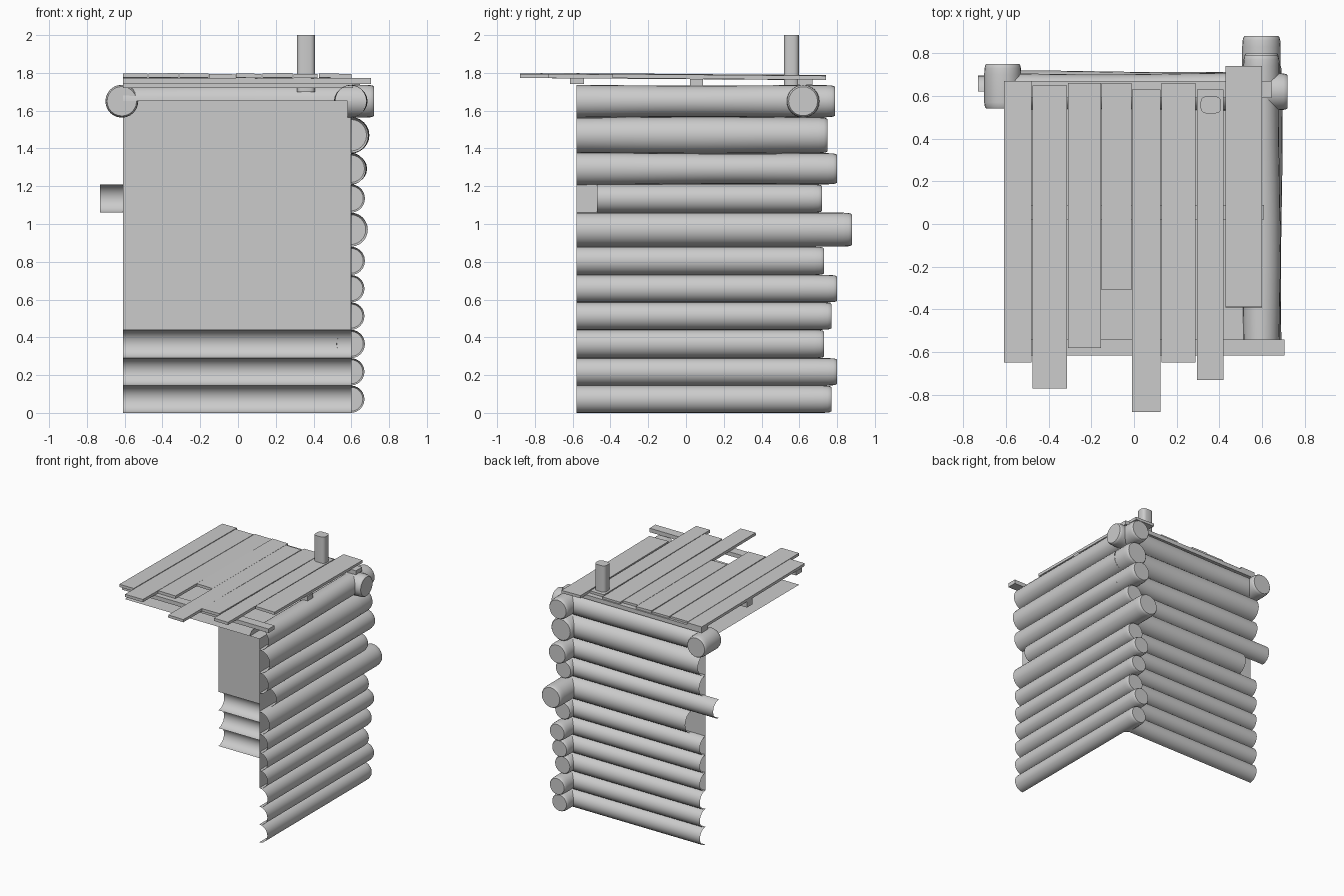
import bpy, bmesh, math, random
from mathutils import Vector

if "Cube" in bpy.data.objects:
    bpy.data.objects.remove(bpy.data.objects["Cube"])

random.seed(4)
WALL_X, WALL_Y = 0.597, 0.62          # log centre planes of right and back wall
LEFT, FRONT = -0.61, -0.58            # open ends of the walls


def finish(name, bm, smooth=False):
    me = bpy.data.meshes.new(name)
    bm.to_mesh(me)
    bm.free()
    ob = bpy.data.objects.new(name, me)
    bpy.context.collection.objects.link(ob)
    if smooth:
        bpy.context.view_layer.objects.active = ob
        ob.select_set(True)
        bpy.ops.object.shade_smooth_by_angle(angle=math.radians(40))
        ob.select_set(False)
    return ob


def log(bm, along, centre, z, rings, a0=0, a1=360, caps=(False, False), wave=0.0):
    """Sweep an arc (0 deg = outward/positive side, 90 = up) through (t, radius) rings."""
    full = a1 - a0 == 360
    n = round((a1 - a0) / 15)
    p1, p2 = random.uniform(0, 6), random.uniform(0, 6)
    grid = []
    for t, r in rings:
        row = []
        w = wave * math.sin(4.5 * t + p1)
        v = wave * math.sin(3.5 * t + p2) * 0.6
        for j in range(n if full else n + 1):
            a = math.radians(a0 + (a1 - a0) * j / n)
            c, h = centre + (r + w) * math.cos(a), z + (r + v) * math.sin(a)
            row.append(bm.verts.new((c, t, h) if along == 'y' else (t, c, h)))
        grid.append(row)
    for A, B in zip(grid, grid[1:]):
        for j in range(n):
            k = (j + 1) % len(A)
            f = [A[j], B[j], B[k], A[k]]
            bm.faces.new(f if along == 'y' else f[::-1])
    for use, row, flip in ((caps[0], grid[0], False), (caps[1], grid[-1], True)):
        if use:
            bm.faces.new(row[::-1] if flip == (along == 'y') else row)


def span(t0, t1, r, n=10):
    return [(t0 + (t1 - t0) * i / n, r) for i in range(n + 1)]


def rounded(t0, t1, r):
    """Rings for a stub whose t1 end is worn round."""
    s = 1 if t1 > t0 else -1
    return [(t0, r), (t1 - s * .05, r), (t1 - s * .02, r * .98), (t1 - s * .006, r * .94), (t1, r * .88)]


# Log levels and how far each side log runs past the corner
levels = [0, .145, .29, .44, .585, .73, .88, 1.06, 1.21, 1.375, 1.565, 1.735]
ends = [.77, .80, .73, .77, .80, .73, .88, .72, .80, .75, .79]
side, back = bmesh.new(), bmesh.new()
for i, end in enumerate(ends):
    z, r = (levels[i] + levels[i + 1]) / 2, (levels[i + 1] - levels[i]) / 2
    wave = .004 if i >= 8 else 0
    top = 180 if i == 10 else 90       # top log also covers the inner upper quarter
    y0 = -.47 if i == 7 else FRONT
    x0 = {7: -.73, 6: -.49}.get(i, LEFT)
    log(side, 'y', WALL_X, z, span(y0, .6, r), -90, top, wave=wave)
    log(side, 'y', WALL_X, z, rounded(.6, end, r), caps=(False, True))
    log(back, 'x', WALL_Y, z, span(x0, .6, min(r, .085)if i == 10 else r), -90, top, wave=wave)
# Crossing stubs on the top course
log(back, 'x', WALL_Y, 1.65, rounded(.58, .72, .087), caps=(False, True))
log(side, 'y', -.615, 1.65, [(.54, .078), (.55, .084)] + rounded(.57, .75, .087), caps=(True, True))
finish('side_wall_logs', side, True)
finish('back_wall_logs', back, True)

# Inner lining: back, side and ceiling sheets
bm = bmesh.new()
X, Y, lo, hi = WALL_X, WALL_Y, .44, 1.65
for quad in (((LEFT, Y, lo), (X, Y, lo), (X, Y, hi), (LEFT, Y, hi)),
             ((X, Y, lo), (X, FRONT, lo), (X, FRONT, hi), (X, Y, hi)),
             ((LEFT, FRONT, hi), (LEFT, Y, hi), (X, Y, hi), (X, FRONT, hi))):
    bm.faces.new([bm.verts.new(p) for p in quad])
bmesh.ops.remove_doubles(bm, verts=bm.verts, dist=1e-4)
finish('inner_lining', bm)


def box(name, lo, hi, rot=(0, 0, 0)):
    lo, hi = Vector(lo), Vector(hi)
    bm = bmesh.new()
    bmesh.ops.create_cube(bm, size=1)
    bmesh.ops.scale(bm, vec=hi - lo, verts=bm.verts)
    ob = finish(name, bm)
    ob.location = (lo + hi) / 2
    ob.rotation_euler = rot
    return ob


# Roof beams
box('front_beam', (-.61, -.615, 1.74), (.705, -.54, 1.772))
box('middle_beam', (-.61, .02, 1.72), (.61, .09, 1.768))
box('back_beam', (-.61, .59, 1.735), (.645, .67, 1.768))

# Roof planks: x0, x1, y0, y1
planks = [(-.61, -.48, -.65, .67), (-.475, -.315, -.77, .65), (-.31, -.155, -.58, .66),
          (-.153, -.012, -.31, .66), (-.01, .125, -.88, .63), (.13, .288, -.65, .66),
          (.295, .42, -.73, .63), (.428, .60, -.39, .74)]
for i, (x0, x1, y0, y1) in enumerate(planks):
    tilt = (-.008 + random.uniform(-.003, .003), random.uniform(-.02, .02), 0)
    box(f'roof_plank_{i + 1}', (x0, y0, 1.769), (x1, y1, 1.791), tilt)

# Stove pipe with a rounded square section
pipe = box('stove_pipe', (.312, .518, 1.70), (.408, .598, 2.0))
bm = bmesh.new()
bm.from_mesh(pipe.data)
upright = [e for e in bm.edges if abs(e.verts[0].co.z - e.verts[1].co.z) > .1]
bmesh.ops.bevel(bm, geom=upright, offset=.026, segments=3, profile=.5, affect='EDGES')
bm.to_mesh(pipe.data)
bm.free()
bpy.context.view_layer.objects.active = pipe
pipe.select_set(True)
bpy.ops.object.shade_smooth_by_angle(angle=math.radians(40))
